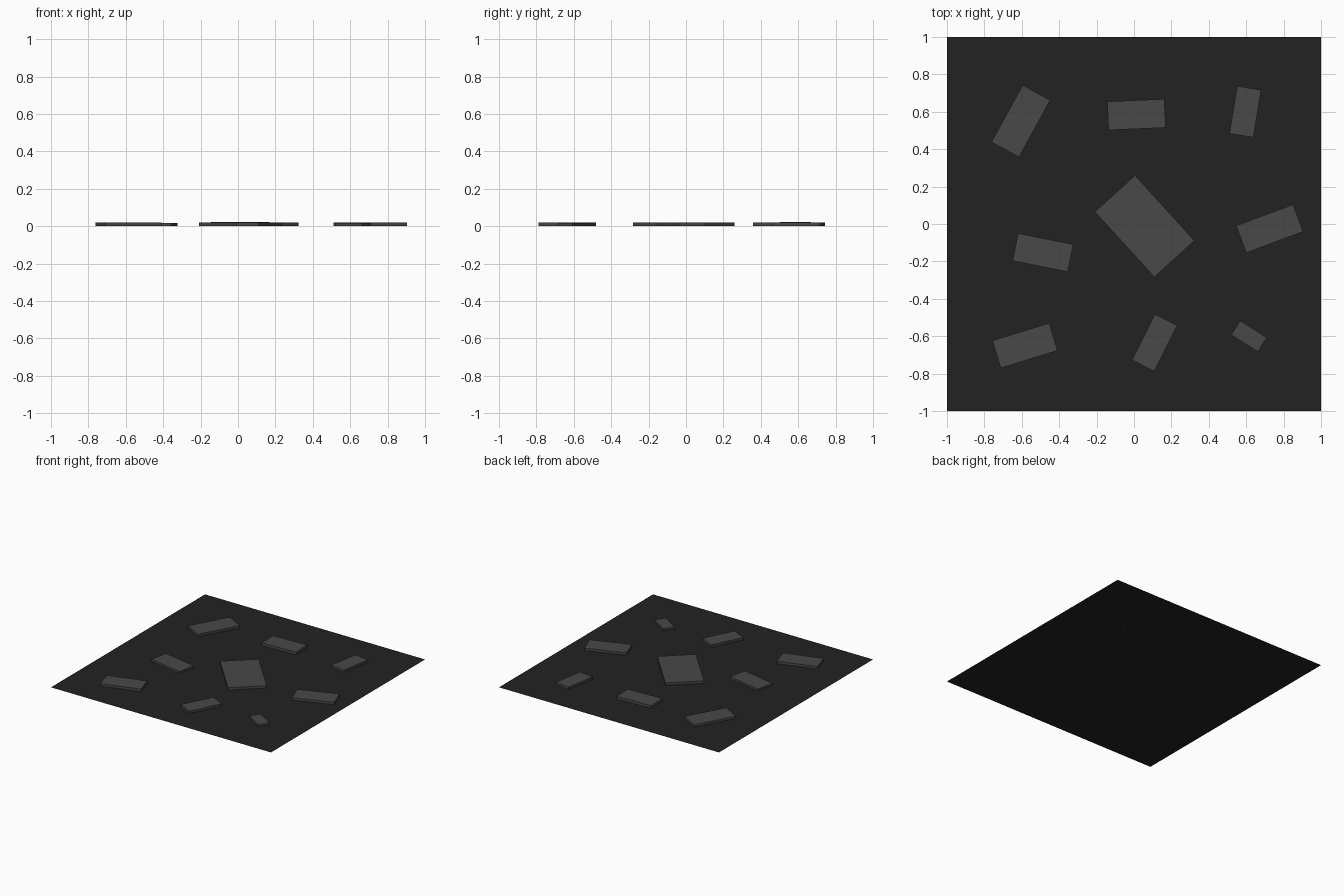
import bpy, math

if "Cube" in bpy.data.objects:
    bpy.data.objects.remove(bpy.data.objects["Cube"])


def material(name, value):
    m = bpy.data.materials.new(name)
    m.diffuse_color = (value, value, value, 1)
    m.use_nodes = True
    m.node_tree.nodes["Principled BSDF"].inputs["Base Color"].default_value = m.diffuse_color
    return m


dark = material("dark asphalt", 0.016)
grey = material("grey patch", 0.065)

# Thin ground sheet
bpy.ops.mesh.primitive_plane_add(size=2)
ground = bpy.context.object
ground.name = "ground_sheet"
ground.data.materials.append(dark)

# Raised slabs: name, x, y, length, width, angle of the long side, height
slabs = [
    ("back_left_slab", -0.605, 0.55, 0.347, 0.168, 61.3, 0.020),
    ("back_slab", 0.013, 0.585, 0.306, 0.153, 2.5, 0.023),
    ("back_right_slab", 0.595, 0.60, 0.257, 0.130, 80.5, 0.020),
    ("centre_slab", 0.057, -0.012, 0.472, 0.290, -47.7, 0.020),
    ("right_slab", 0.725, -0.025, 0.325, 0.155, 20.4, 0.020),
    ("left_slab", -0.487, -0.153, 0.301, 0.150, -11.5, 0.018),
    ("front_left_slab", -0.583, -0.65, 0.318, 0.154, 17.1, 0.020),
    ("front_slab", 0.110, -0.635, 0.274, 0.134, 63.3, 0.020),
    ("front_right_slab", 0.615, -0.60, 0.169, 0.090, -32.5, 0.018),
]
for name, x, y, length, width, angle, height in slabs:
    bpy.ops.mesh.primitive_cube_add(size=1, location=(x, y, height / 2),
                                    rotation=(0, 0, math.radians(angle)))
    slab = bpy.context.object
    slab.name = name
    slab.scale = (length, width, height)
    slab.data.materials.append(grey)
